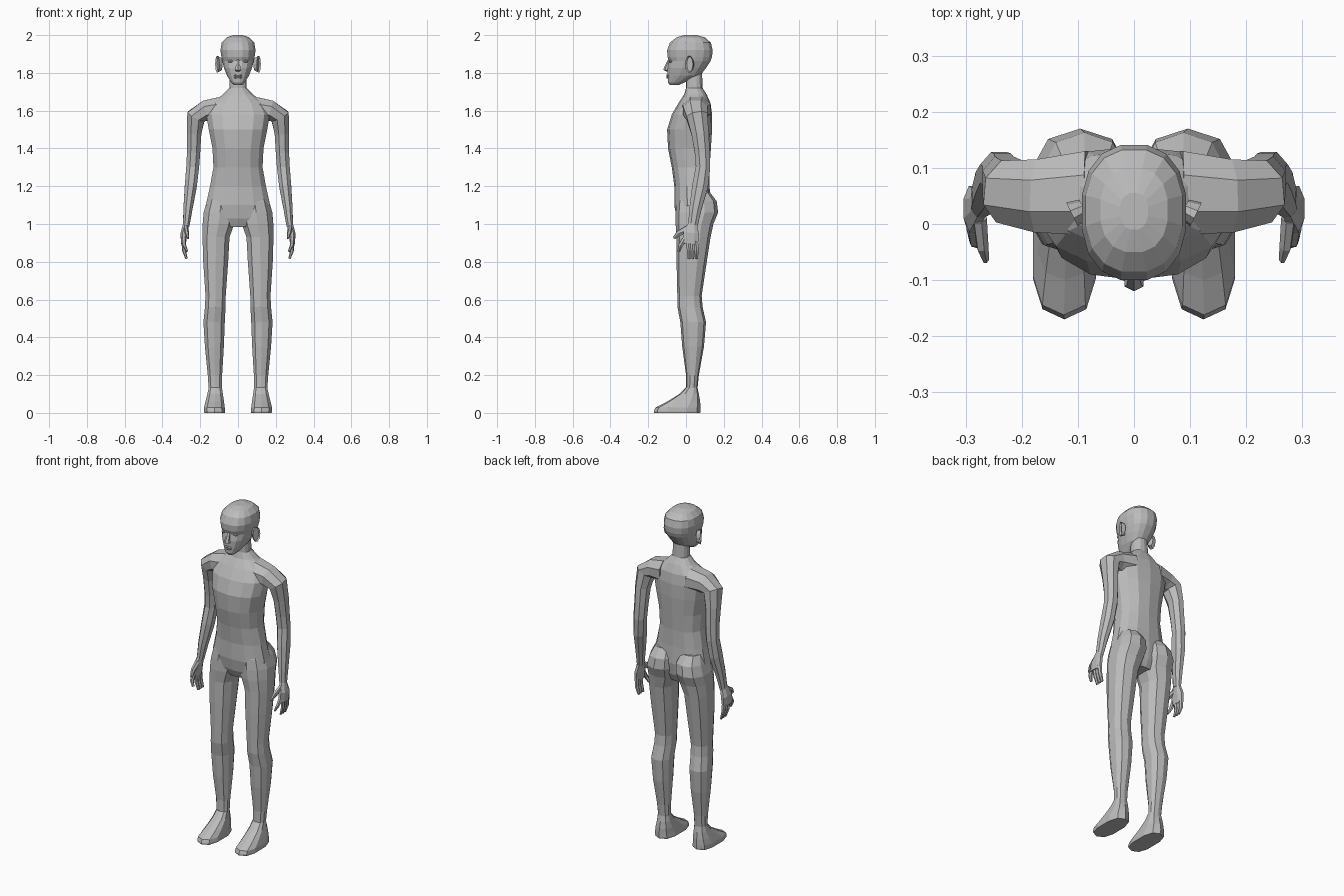
import bpy, bmesh, math
from mathutils import Vector, Matrix

cube = bpy.data.objects.get("Cube")
if cube:
    bpy.data.objects.remove(cube)

grey = bpy.data.materials.new("plain grey")
grey.use_nodes = True
GREY = (0.5, 0.5, 0.5, 1)
grey.diffuse_color = GREY
grey.node_tree.nodes["Principled BSDF"].inputs["Base Color"].default_value = GREY


def finish(name, bm, mirror=False):
    """Turn a bmesh into a flat shaded object, mirrored across x if asked."""
    bmesh.ops.recalc_face_normals(bm, faces=bm.faces)
    mesh = bpy.data.meshes.new(name)
    bm.to_mesh(mesh)
    bm.free()
    mesh.materials.append(grey)
    obj = bpy.data.objects.new(name, mesh)
    bpy.context.scene.collection.objects.link(obj)
    if mirror:
        obj.modifiers.new("Mirror", 'MIRROR').use_mirror_merge = False
    return obj


def skin(bm, rings):
    """Join rings of points with quads and cap both ends."""
    rows = [[bm.verts.new(p) for p in ring] for ring in rings]
    n = len(rows[0])
    for a, b in zip(rows, rows[1:]):
        for i in range(n):
            j = (i + 1) % n
            bm.faces.new((a[i], a[j], b[j], b[i]))
    bm.faces.new(rows[0])
    bm.faces.new(rows[-1])


def oval(n, power):
    """Unit oval; a lower power makes it boxier."""
    points = []
    for i in range(n):
        a = math.tau * (i + 0.5) / n
        c, s = math.cos(a), math.sin(a)
        points.append((math.copysign(abs(c) ** power, c), math.copysign(abs(s) ** power, s)))
    widest = max(p[0] for p in points)
    tallest = max(p[1] for p in points)
    return [(x / widest, y / tallest) for x, y in points]


def stack(bm, sections, n=8, power=0.85):
    """Level rings given as z, x min, x max, y min, y max."""
    shape = oval(n, power)
    skin(bm, [[((x0 + x1 + u * (x1 - x0)) / 2, (y0 + y1 + v * (y1 - y0)) / 2, z)
               for u, v in shape] for z, x0, x1, y0, y1 in sections])


def limb(bm, path, n=8):
    """Rings across a path given as x, y, z, depth radius, side radius."""
    shape = oval(n, 0.95)
    centres = [Vector(p[:3]) for p in path]
    rings = []
    for i, (c, p) in enumerate(zip(centres, path)):
        along = centres[min(i + 1, len(path) - 1)] - centres[max(i - 1, 0)]
        side = along.cross(Vector((0, 1, 0))).normalized()
        depth = side.cross(along).normalized()
        rings.append([c + depth * u * p[3] + side * v * p[4] for u, v in shape])
    skin(bm, rings)


def centred(sections):
    return [(z, -w, w, y0, y1) for z, w, y0, y1 in sections]


# Torso and neck: z, half width, front, back
bm = bmesh.new()
stack(bm, centred([
    (.985, .07, -.03, .1), (1.03, .15, -.05, .12), (1.1, .17, -.062, .13),
    (1.2, .148, -.062, .125), (1.3, .13, -.075, .125), (1.4, .135, -.095, .132),
    (1.5, .155, -.1, .138), (1.58, .168, -.075, .138), (1.64, .14, -.04, .13),
    (1.685, .08, -.01, .11), (1.72, .046, 0, .088), (1.8, .042, 0, .085)]), n=14)
finish("torso", bm)

# Legs, starting with the buttocks
bm = bmesh.new()
stack(bm, [
    (1.17, .03, .145, -.03, .125), (1.12, .012, .165, -.05, .163),
    (1.06, .01, .182, -.055, .17), (1, .02, .187, -.055, .145),
    (.93, .045, .188, -.05, .13), (.8, .052, .184, -.05, .11),
    (.62, .065, .172, -.046, .083), (.56, .066, .175, -.045, .088),
    (.48, .07, .183, -.03, .106), (.35, .075, .175, -.02, .095),
    (.2, .084, .16, 0, .068), (.12, .085, .155, 0, .06)], n=10)
finish("legs", bm, True)

# Feet
bm = bmesh.new()
stack(bm, [
    (.135, .085, .155, 0, .06), (.1, .08, .162, -.035, .068),
    (.06, .074, .172, -.1, .075), (.028, .07, .18, -.162, .077),
    (.008, .068, .18, -.17, .077), (0, .07, .178, -.168, .075)], n=10, power=0.75)
finish("feet", bm, True)

# Shoulders and arms
bm = bmesh.new()
limb(bm, [
    (.08, .055, 1.61, .075, .065), (.17, .05, 1.6, .065, .055),
    (.222, .058, 1.57, .056, .05), (.232, .075, 1.48, .046, .038),
    (.235, .086, 1.38, .04, .035), (.24, .09, 1.3, .038, .034),
    (.25, .075, 1.2, .042, .032), (.265, .05, 1.08, .032, .024),
    (.274, .036, .99, .025, .017)])
finish("arms", bm, True)

# Hands: palm, three lower fingers, forefinger and thumb
bm = bmesh.new()
limb(bm, [(.274, .035, 1, .024, .016), (.286, .027, .95, .041, .018),
          (.289, .022, .895, .042, .013)])
for y in (.052, .032, .012):
    limb(bm, [(.288, y, .91, .012, .012), (.286, y + .004, .86, .011, .01),
              (.272, y + .004, .815, .007, .006)], n=6)
limb(bm, [(.287, -.008, .92, .013, .012), (.284, -.03, .885, .011, .01),
          (.27, -.038, .855, .007, .006)], n=6)
limb(bm, [(.275, .01, .975, .018, .013), (.27, -.04, .95, .014, .011),
          (.264, -.064, .925, .007, .006)], n=6)
finish("hands", bm, True)

# Head: z, half width, front, back
bm = bmesh.new()
stack(bm, centred([
    (1.735, .02, -.085, -.04), (1.75, .036, -.096, -.005), (1.785, .058, -.097, .075),
    (1.825, .074, -.097, .105), (1.862, .083, -.089, .13), (1.885, .088, -.098, .138),
    (1.92, .093, -.1, .141), (1.96, .086, -.085, .132), (1.988, .06, -.05, .1),
    (2, .025, -.01, .055)]), n=16)
finish("head", bm)

# Nose
bm = bmesh.new()
stack(bm, centred([(1.807, .01, -.102, -.08), (1.815, .017, -.12, -.08),
                   (1.827, .013, -.117, -.08), (1.87, .008, -.096, -.07)]), n=6)
finish("nose", bm)

# Lips
bm = bmesh.new()
for z in (1.776, 1.786):
    stack(bm, centred([(z - .006, .014, -.102, -.08), (z, .024, -.105, -.08),
                       (z + .005, .014, -.102, -.08)]), n=8)
finish("lips", bm)

# Eyes
bm = bmesh.new()
place = Matrix.Translation((.037, -.076, 1.862)) @ Matrix.Diagonal((.017, .014, .009, 1))
bmesh.ops.create_uvsphere(bm, u_segments=8, v_segments=6, radius=1, matrix=place)
finish("eyes", bm, True)

# Ears: flared discs with a sunken middle
bm = bmesh.new()
place = (Matrix.Translation((.1, .022, 1.846)) @ Matrix.Rotation(-.45, 4, 'Z')
         @ Matrix.Diagonal((.9, .024, .046, 1)) @ Matrix.Rotation(math.pi / 2, 4, 'Y'))
bmesh.ops.create_cone(bm, cap_ends=True, segments=10, radius1=.75, radius2=1,
                      depth=.026, matrix=place)
bm.normal_update()
outer = max(bm.faces, key=lambda f: f.normal.x)
bmesh.ops.inset_individual(bm, faces=[outer], thickness=.006, depth=-.008)
finish("ears", bm, True)
